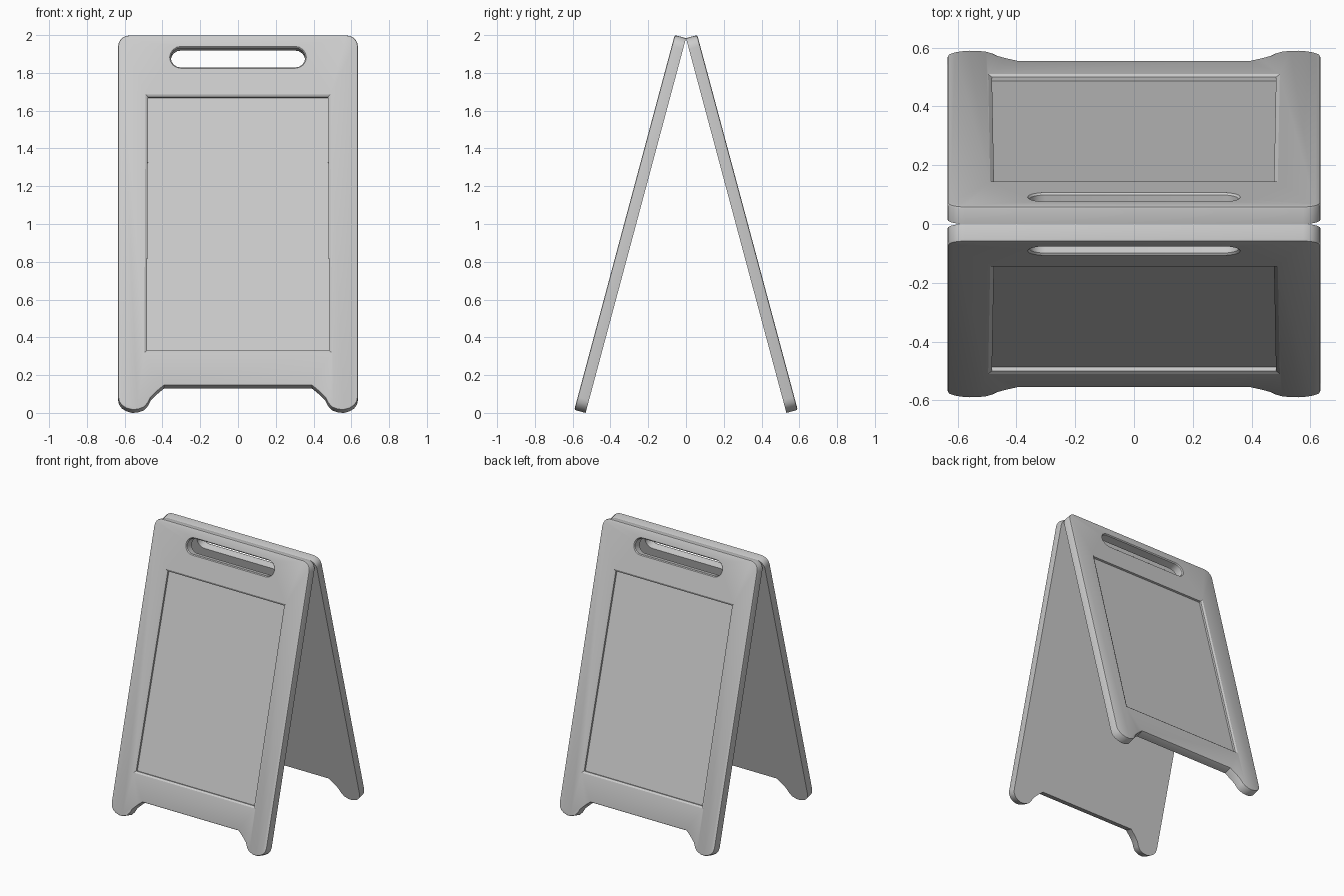
import bpy, bmesh, math
from mathutils import Matrix, Vector

if "Cube" in bpy.data.objects:
    bpy.data.objects.remove(bpy.data.objects["Cube"])

TILT = math.radians(15)
S, C = math.sin(TILT), math.cos(TILT)
T = 0.062                      # board thickness
L = (2.0 - T * S) / C          # board length along its slope


def loft(name, rings):
    """Closed solid through rings of equal point count."""
    bm = bmesh.new()
    loops = [[bm.verts.new(p) for p in r] for r in rings]
    n = len(loops[0])
    for a, b in zip(loops, loops[1:]):
        for i in range(n):
            j = (i + 1) % n
            bm.faces.new((a[i], a[j], b[j], b[i]))
    bm.faces.new(loops[0][::-1])
    bm.faces.new(loops[-1])
    bmesh.ops.recalc_face_normals(bm, faces=bm.faces)
    me = bpy.data.meshes.new(name)
    bm.to_mesh(me)
    bm.free()
    ob = bpy.data.objects.new(name, me)
    bpy.context.collection.objects.link(ob)
    return ob


def arc(cx, cy, r, a0, a1, n):
    return [(cx + r * math.cos(math.radians(a0 + (a1 - a0) * i / n)),
             cy + r * math.sin(math.radians(a0 + (a1 - a0) * i / n))) for i in range(n + 1)]


def at(pts, w):
    return [(x, y, w) for x, y in pts]


def slot(r):
    xc, yc = 0.302, 1.932
    return arc(xc, yc, r, -90, 90, 8) + arc(-xc, yc, r, 90, 270, 8)


def window(g):
    b, t = 0.327, 1.716
    return [(-0.483 - g, b - g), (0.483 + g, b - g), (0.476 + g, t + g), (-0.476 - g, t + g)]


def board(name):
    # outline: right half, mirrored
    half = [(0.392, 0.133), (0.425, 0.105), (0.462, 0.068), (0.478, 0.036), (0.498, 0.014),
            (0.53, 0.002), (0.56, 0.0), (0.59, 0.008), (0.615, 0.024), (0.63, 0.045), (0.635, 0.07)]
    half += arc(0.575, L - 0.06, 0.06, 0, 90, 5)
    outline = half + [(-x, y) for x, y in reversed(half)]
    ob = loft(name, [at(outline, 0), at(outline, T)])

    # rounded outer edge
    bm = bmesh.new()
    bm.from_mesh(ob.data)
    rim = [e for e in bm.edges if all(abs(v.co.z - T) < 1e-5 for v in e.verts)]
    bmesh.ops.bevel(bm, geom=rim, offset=0.009, segments=2, profile=0.5, affect='EDGES')
    bm.to_mesh(ob.data)
    bm.free()

    # handle slot and poster recess
    cutters = [
        loft("slot_cutter", [at(slot(0.054), -0.05), at(slot(0.054), T - 0.007),
                             at(slot(0.060), T), at(slot(0.060), T + 0.05)]),
        loft("recess_cutter", [at(window(0), T - 0.022), at(window(0), T - 0.008),
                               at(window(0.013), T), at(window(0.013), T + 0.05)])]
    bpy.context.view_layer.objects.active = ob
    for c in cutters:
        c.hide_render = True
        m = ob.modifiers.new("cut", 'BOOLEAN')
        m.operation, m.solver, m.object = 'DIFFERENCE', 'EXACT', c
        bpy.ops.object.modifier_apply(modifier=m.name)
        bpy.data.objects.remove(c)
    return ob


# two leaning boards meeting at the top
lean = Matrix(((1, 0, 0, 0), (0, S, -C, -L * S), (0, C, S, 0), (0, 0, 0, 1)))
for name, turn in (("front_board", 0), ("back_board", math.pi)):
    ob = board(name)
    ob.data.transform(Matrix.Rotation(turn, 4, 'Z') @ lean)
    bpy.ops.object.select_all(action='DESELECT')
    ob.select_set(True)
    bpy.context.view_layer.objects.active = ob
    bpy.ops.object.shade_smooth_by_angle(angle=math.radians(30))
